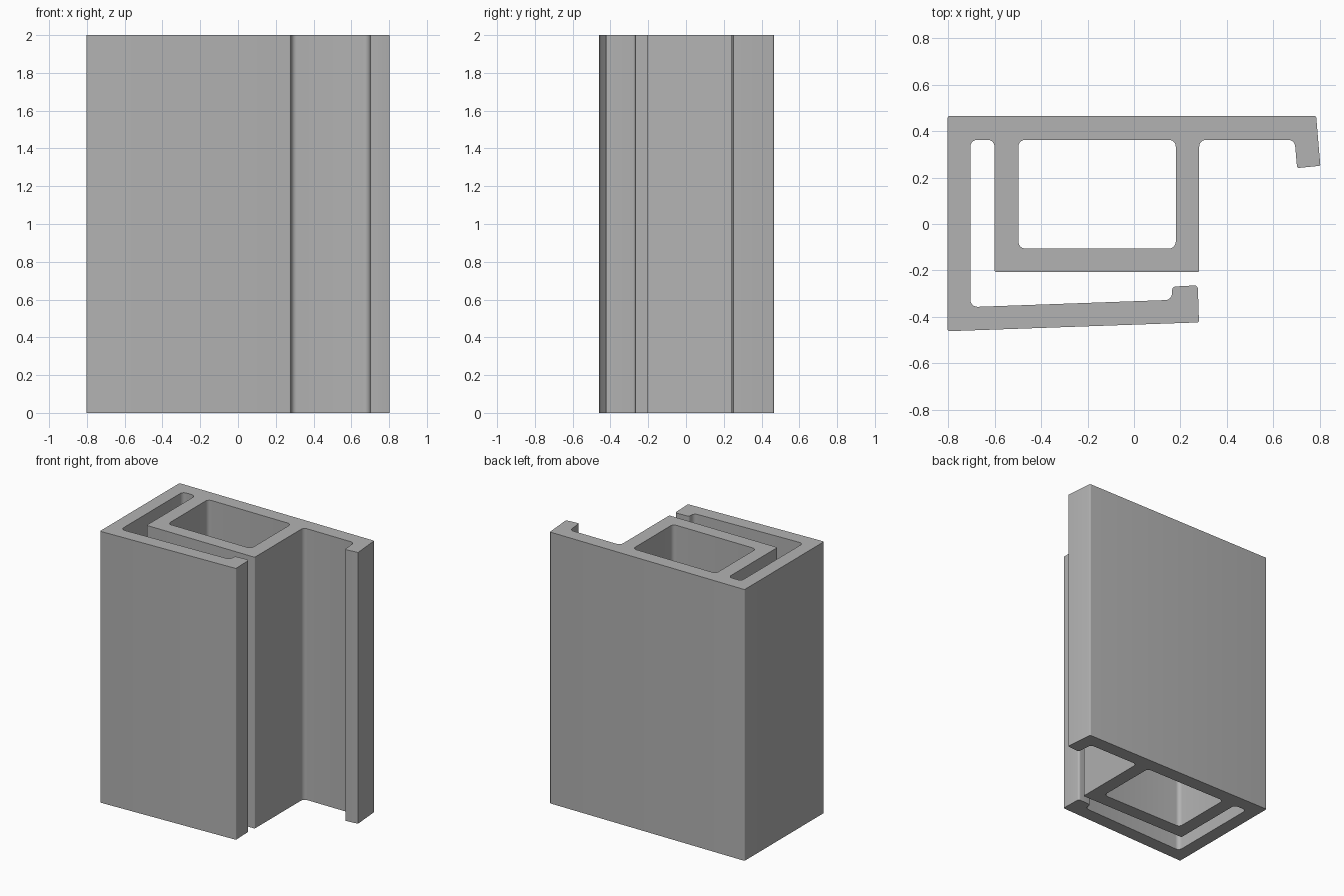
import bpy, bmesh, math
from mathutils import Vector

cube = bpy.data.objects.get("Cube")
if cube:
    bpy.data.objects.remove(cube, do_unlink=True)

HEIGHT = 2.0
EDGE, LIP, FILLET = 0.008, 0.015, 0.03   # corner radii


def rounded(corners, steps=6):
    """Replace every (x, y, radius) corner with a tangent arc."""
    pts = []
    for i, (x, y, r) in enumerate(corners):
        p = Vector((x, y))
        a = (Vector(corners[i - 1][:2]) - p).normalized()
        b = (Vector(corners[(i + 1) % len(corners)][:2]) - p).normalized()
        half = a.angle(b) / 2
        centre = p + (a + b).normalized() * (r / math.sin(half))
        start = p + a * (r / math.tan(half)) - centre
        end = p + b * (r / math.tan(half)) - centre
        turn = start.angle_signed(end)   # clockwise positive
        for k in range(steps + 1):
            t = -turn * k / steps
            c, s = math.cos(t), math.sin(t)
            pts.append(centre + Vector((start.x * c - start.y * s,
                                        start.x * s + start.y * c)))
    return pts


# Outline: clip arm, narrow slot, box section, flange with hooked lip
outline = [
    (-0.803, -0.462, EDGE), (0.28, -0.424, EDGE),
    (0.275, -0.264, LIP), (0.165, -0.27, LIP), (0.163, -0.327, FILLET),
    (-0.705, -0.358, FILLET), (-0.705, 0.363, FILLET),
    (-0.601, 0.363, FILLET), (-0.601, -0.207, EDGE),
    (0.281, -0.207, EDGE), (0.281, 0.363, FILLET),
    (0.692, 0.363, FILLET), (0.703, 0.241, EDGE),
    (0.803, 0.251, EDGE / 2), (0.785, 0.465, EDGE), (-0.803, 0.465, EDGE),
]
# Hollow of the box section
hollow = [
    (-0.498, -0.106, FILLET), (0.18, -0.106, FILLET),
    (0.18, 0.363, FILLET), (-0.498, 0.363, FILLET),
]

# Fill the cross-section and extrude it upward
bm = bmesh.new()
edges = []
for loop in (outline, hollow):
    verts = [bm.verts.new((p.x, p.y, 0)) for p in rounded(loop)]
    edges += [bm.edges.new((v, verts[i - 1])) for i, v in enumerate(verts)]
bmesh.ops.triangle_fill(bm, edges=edges, use_beauty=True)
grown = bmesh.ops.extrude_face_region(bm, geom=bm.faces[:], use_keep_orig=True)
top = [g for g in grown["geom"] if isinstance(g, bmesh.types.BMVert)]
bmesh.ops.translate(bm, verts=top, vec=(0, 0, HEIGHT))
bmesh.ops.recalc_face_normals(bm, faces=bm.faces[:])

mesh = bpy.data.meshes.new("extruded_profile")
bm.to_mesh(mesh)
bm.free()
profile = bpy.data.objects.new("extruded_profile", mesh)
bpy.context.collection.objects.link(profile)

# Plain grey material
grey = bpy.data.materials.new("grey")
grey.use_nodes = True
colour = (0.45, 0.45, 0.45, 1)
grey.diffuse_color = colour
grey.node_tree.nodes["Principled BSDF"].inputs["Base Color"].default_value = colour
mesh.materials.append(grey)

# Smooth fillets, sharp ends
bpy.ops.object.select_all(action="DESELECT")
profile.select_set(True)
bpy.context.view_layer.objects.active = profile
bpy.ops.object.shade_smooth_by_angle(angle=math.radians(30))
